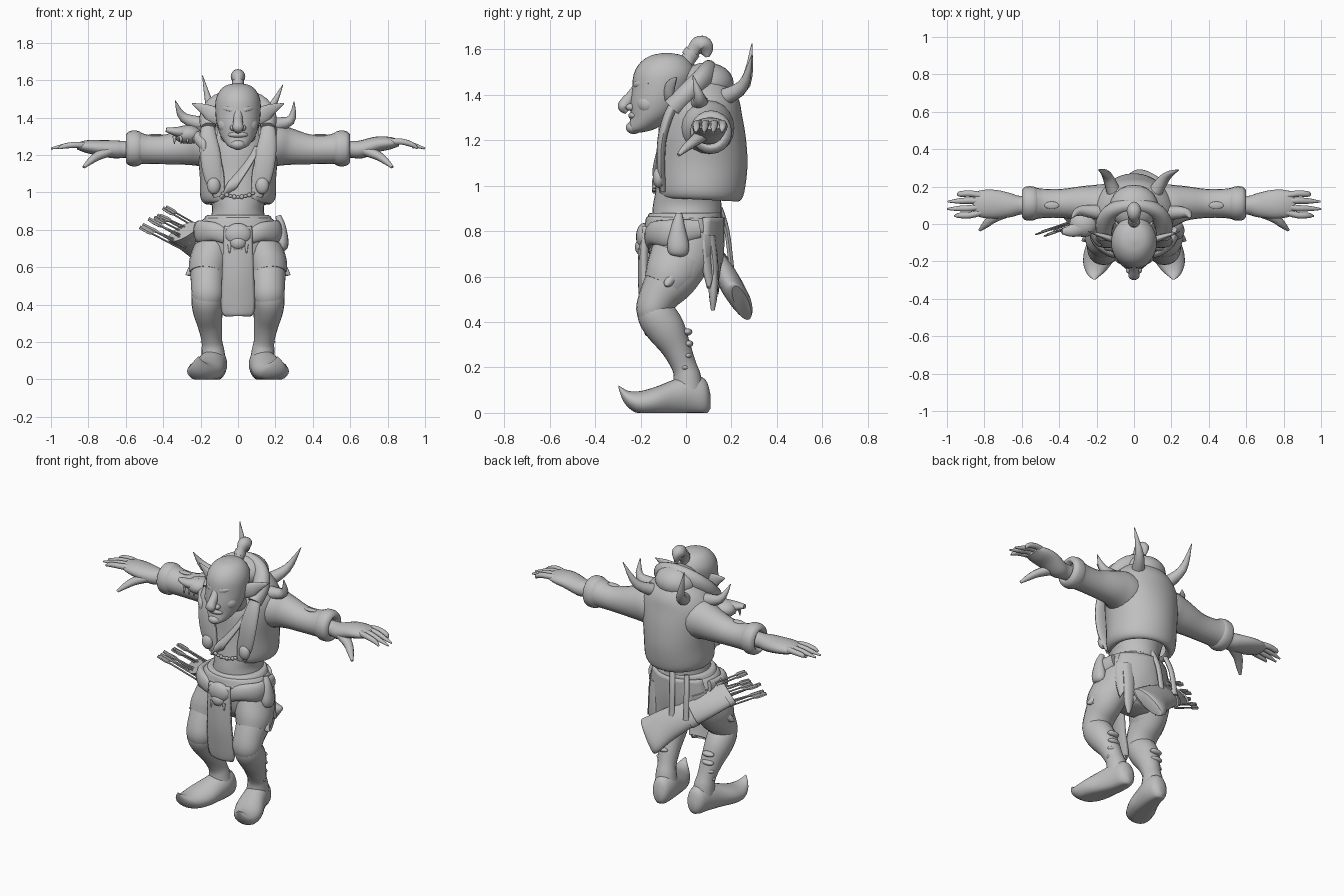
import bpy, bmesh, math, random
from mathutils import Vector
random.seed(3)
V = Vector
mat = bpy.data.materials.new("clay grey")
mat.diffuse_color = (0.52, 0.52, 0.52, 1)
Z, Y = (0, 0, 1), (0, 1, 0)


def finish(name, bm, solid=0):
    bmesh.ops.recalc_face_normals(bm, faces=bm.faces)
    me = bpy.data.meshes.new(name)
    bm.to_mesh(me)
    bm.free()
    me.materials.append(mat)
    ob = bpy.data.objects.new(name, me)
    bpy.context.collection.objects.link(ob)
    if solid:
        m = ob.modifiers.new("thickness", 'SOLIDIFY')
        m.thickness, m.offset = solid, 0
    bpy.ops.object.select_all(action='DESELECT')
    ob.select_set(True)
    bpy.context.view_layer.objects.active = ob
    bpy.ops.object.shade_smooth_by_angle(angle=math.radians(50))
    return ob


def smooth(rows, k):
    """Catmull-Rom refinement of the station rows."""
    out, n = [], len(rows)
    for i in range(n - 1):
        a, b, c, d = rows[max(i - 1, 0)], rows[i], rows[i + 1], rows[min(i + 2, n - 1)]
        for s in range(k):
            t = s / k
            out.append([0.5 * (2*q + (r-p)*t + (2*p-5*q+4*r-w)*t*t + (3*q-p-3*r+w)*t**3)
                        for p, q, r, w in zip(a, b, c, d)])
    return out + [list(rows[-1])]


def loft(name, rows, up=Z, axis=None, n=20, k=4, gap=0, solid=0, sx=1, tilt=0):
    """Rows are x, y, z, side radius, up radius (and front opening angle)."""
    rows = smooth(rows, k)
    P = [V((r[0] * sx, r[1], r[2])) for r in rows]
    bm = bmesh.new()
    rings = []
    for i, r in enumerate(rows):
        t = V(axis) if axis else (P[min(i + 1, len(P) - 1)] - P[max(i - 1, 0)]).normalized()
        side = V(up).cross(t).normalized()
        u = t.cross(side)
        ring = []
        for j in range(n):
            if gap:
                g = math.radians(r[5])
                a = -math.pi / 2 + g + (2 * math.pi - 2 * g) * j / (n - 1)
            else:
                a = 2 * math.pi * j / n
            p = P[i] + side * math.cos(a) * max(r[3], .001) + u * math.sin(a) * max(r[4], .001)
            p.z = max(p.z - tilt * p.y, 0)
            ring.append(bm.verts.new(p))
        rings.append(ring)
    for a, b in zip(rings, rings[1:]):
        for j in range(n - 1 if gap else n):
            q = (j + 1) % n
            bm.faces.new((a[j], a[q], b[q], b[j]))
    if not gap:
        bm.faces.new(rings[0])
        bm.faces.new(rings[-1])
    return finish(name, bm, solid)


def ball(name, c, s, sx=1):
    bm = bmesh.new()
    bmesh.ops.create_uvsphere(bm, u_segments=20, v_segments=12, radius=1)
    for v in bm.verts:
        v.co = V((c[0] * sx + v.co.x * s[0], c[1] + v.co.y * s[1], c[2] + v.co.z * s[2]))
    return finish(name, bm)


def horn(name, a, b, c, r, sx=1, up=Y):
    loft(name, [(*a, r, r), (*b, r * .62, r * .62), (*c, .002, .002)], up, n=12, sx=sx)


def sheet(name, rows, solid=.015, ragged=0):
    """Hanging cloth; rows are z, y, left x, right x, outward bow."""
    bm, g, w = bmesh.new(), [], 13
    rows = smooth(rows, 4)
    for i, (z, y, x0, x1, bow) in enumerate(rows):
        drop = ragged * i / len(rows)
        g.append([bm.verts.new((x0 + (x1 - x0) * j / (w - 1),
                                y + bow * (1 - (2 * j / (w - 1) - 1) ** 2),
                                z - drop * math.sin(j * 1.6))) for j in range(w)])
    for a, b in zip(g, g[1:]):
        for j in range(w - 1):
            bm.faces.new((a[j], a[j + 1], b[j + 1], b[j]))
    finish(name, bm, solid)


# Head, neck and face
loft("head", [(0, -.22, 1.234, .025, .025), (0, -.195, 1.25, .056, .06), (0, -.152, 1.3, .092, .092),
              (0, -.125, 1.36, .112, .12), (0, -.11, 1.42, .12, .128), (0, -.095, 1.49, .12, .135),
              (0, -.09, 1.54, .1, .112), (0, -.085, 1.572, .064, .07), (0, -.085, 1.584, .01, .01)],
     Y, Z, n=32)
loft("neck", [(0, .06, 1.2, .11, .1), (0, -.03, 1.28, .095, .09), (0, -.09, 1.36, .09, .08)], Y, Z)
loft("nose", [(0, -.21, 1.45, .02, .014), (0, -.237, 1.40, .024, .022), (0, -.262, 1.365, .027, .028),
              (0, -.276, 1.345, .03, .024), (0, -.26, 1.322, .015, .01)], Y, n=16)
ball("chin", (0, -.23, 1.255), (.04, .035, .028))
ball("lower_lip", (0, -.226, 1.28), (.04, .02, .012))
ball("upper_lip", (0, -.222, 1.308), (.055, .032, .02))
loft("topknot", [(0, .0, 1.54, .035, .03), (0, .03, 1.59, .03, .026), (0, .055, 1.618, .038, .036),
                 (0, .078, 1.615, .04, .038), (0, .09, 1.59, .03, .02), (0, .094, 1.565, .008, .008)], (1, 0, 0))
loft("topknot_band", [(0, .012, 1.565, .036, .032), (0, .03, 1.59, .036, .032)], (1, 0, 0))

# Pelvis, belly and chest
loft("belly", [(0, 0, .8, .17, .15), (0, .005, .9, .138, .152), (0, .01, .97, .15, .145),
               (0, .04, 1.1, .17, .155), (0, .06, 1.25, .16, .165), (0, .07, 1.36, .12, .12)], Y, Z, n=32)
loft("trunks", [(0, -.01, .58, .1, .07), (0, -.015, .64, .19, .13), (0, -.015, .72, .222, .15),
                (0, -.01, .8, .205, .16), (0, -.005, .87, .175, .162), (0, 0, .88, .15, .15)], Y, Z, n=32)
loft("belt", [(0, -.012, .79, .2, .158), (0, -.012, .8, .222, .172), (0, -.01, .83, .208, .17),
              (0, -.008, .855, .188, .165), (0, -.005, .86, .17, .15)], Y, Z, n=32, tilt=.04)
# Open vest with sloping shoulders
loft("vest", [(0, .055, .965, .15, .155, 26), (0, .058, .95, .172, .172, 24), (0, .062, .985, .194, .186, 22),
              (0, .066, 1.1, .196, .196, 24), (0, .065, 1.22, .21, .19, 32), (0, .07, 1.32, .215, .168, 45),
              (0, .075, 1.385, .185, .15, 60), (0, .08, 1.43, .145, .118, 60), (0, .085, 1.47, .09, .07, 60),
              (0, .085, 1.48, .01, .01, 60)], Y, Z, n=40, gap=1, solid=.018, tilt=.05)
# Rolled hood running around the nape
loft("hood_roll", [(x, y, z, s, .045) for x, y, z, s in
                   ((-.16, -.06, 1.34, .04), (-.155, .01, 1.41, .05), (-.1, .075, 1.465, .062), (0, .1, 1.485, .068),
                    (.1, .075, 1.465, .062), (.155, .01, 1.41, .05), (.16, -.06, 1.34, .04))], Y)
ball("hood_crown", (0, .09, 1.45), (.13, .12, .092))
loft("chest_strap", [(.1, -.075, 1.24, .012, .03), (.04, -.11, 1.14, .012, .032),
                     (-.03, -.13, 1.04, .012, .03), (-.09, -.12, .97, .01, .02)], (1, 0, 1))
for i in range(9):
    t = i / 4 - 1
    ball(f"chain_link_{i}", (t * .08, -.14, .975 + .02 * t * t), (.012, .009, .008 + .004 * (i % 2)))

for sx, tag in ((1, "left"), (-1, "right")):
    # Ears, brows, eyes and cheeks
    loft(tag + "_ear", [(.1, -.085, 1.385, .012, .03), (.135, -.075, 1.415, .018, .045),
                        (.18, -.06, 1.445, .012, .03), (.245, -.04, 1.475, .002, .003)], Z, n=14, sx=sx)
    loft(tag + "_brow", [(.008, -.22, 1.432, .014, .014), (.05, -.207, 1.446, .02, .018),
                         (.1, -.16, 1.452, .01, .012)], n=12, sx=sx)
    ball(tag + "_eye", (.046, -.202, 1.414), (.018, .016, .009), sx)
    ball(tag + "_cheek", (.056, -.166, 1.36), (.052, .052, .05), sx)
    ball(tag + "_nostril", (.026, -.243, 1.345), (.018, .022, .016), sx)
    # Lapels and buttons
    loft(tag + "_lapel", [(.1, -.1, .98, .03, .014), (.13, -.11, 1.08, .05, .018),
                          (.148, -.106, 1.2, .055, .02), (.16, -.08, 1.3, .045, .022),
                          (.16, -.04, 1.38, .03, .022)], Y, n=16, sx=sx)
    ball(tag + "_button", (.13, -.12, 1.035), (.036, .026, .045), sx)
    # Arms
    loft(tag + "_sleeve", [(.1, .085, 1.25, .125, .12), (.19, .098, 1.255, .116, .12), (.27, .11, 1.245, .094, .1),
                           (.38, .11, 1.23, .078, .08), (.48, .11, 1.23, .078, .078), (.53, .11, 1.235, .085, .085)], sx=sx)
    loft(tag + "_cuff", [(.505, .11, 1.235, .07, .075), (.53, .11, 1.235, .088, .092),
                         (.56, .11, 1.235, .092, .096), (.587, .11, 1.235, .086, .088),
                         (.6, .11, 1.235, .06, .065), (.57, .11, 1.235, .045, .045)], axis=(sx, 0, 0), sx=sx)
    h = .018 if sx > 0 else 0
    loft(tag + "_forearm_and_palm", [(.55, .1, 1.23, .048, .045), (.61, .1, 1.23, .05, .045), (.66, .1, 1.23, .064, .048),
                                     (.74, .105, 1.238 + h, .077, .042), (.81, .108, 1.245 + h, .074, .034),
                                     (.86, .108, 1.247 + h, .058, .018)], sx=sx)
    for i, (y, e) in enumerate(((.048, .96), (.085, 1.0), (.125, .995), (.162, .94))):
        loft(f"{tag}_finger_{i}", [(.8, .07 + i * .026, 1.25 + h, .019, .02), (.87, y, 1.254 + h, .017, .017),
                                   (.93, y - .002, 1.247 + h / 2, .015, .014), (e, y - .005, 1.235, .005, .005)], n=10, sx=sx)
    loft(tag + "_thumb", [(.68, .075, 1.225, .04, .03), (.75, .035, 1.195, .028, .024),
                          (.79, 0, 1.167, .02, .018), (.825, -.033, 1.135, .008, .008)], n=10, sx=sx)
    ball(tag + "_sleeve_patch", (.44, .1, 1.305), (.04, .02, .008), sx)
    # Legs, knee flaps and shoes
    loft(tag + "_thigh", [(.115, .02, .8, .09, .12), (.13, -.015, .7, .105, .135), (.158, -.06, .6, .098, .115),
                          (.162, -.115, .52, .09, .09), (.162, -.145, .45, .085, .075), (.16, -.13, .41, .07, .06)], Y, sx=sx)
    loft(tag + "_breeches_hem", [(.14, -.03, .68, .105, .132), (.158, -.065, .61, .106, .118),
                                 (.165, -.09, .56, .095, .1)], Y, sx=sx)
    horn(tag + "_breeches_rag", (.23, -.06, .6), (.26, -.08, .57), (.28, -.09, .56), .03, sx)
    loft(tag + "_shin", [(.16, -.15, .5, .07, .05), (.165, -.135, .44, .084, .082), (.162, -.09, .37, .08, .085),
                         (.15, -.045, .29, .066, .066), (.14, -.01, .21, .055, .055), (.135, .005, .16, .06, .06),
                         (.13, .01, .1, .066, .068)], Y, sx=sx)
    for i in range(4):
        ball(f"{tag}_shin_wrap_knot_{i}", (.16, .01 - .004 * (i - 2) ** 2, .2 + i * .052), (.04, .022, .016), sx)
    loft(tag + "_shoe", [(.12, .108, .05, .02, .03), (.122, .085, .07, .052, .077), (.128, .02, .08, .07, .09),
                         (.145, -.05, .068, .08, .08), (.17, -.13, .052, .092, .064), (.192, -.2, .044, .08, .052),
                         (.205, -.25, .058, .055, .038), (.212, -.28, .085, .028, .025), (.212, -.298, .118, .004, .004)],
         axis=(0, -1, 0), n=24, sx=sx)
    # Hip drape
    loft(tag + "_hip_drape", [(.05, -.162, .76, .02, .04), (.13, -.146, .79, .028, .05),
                              (.208, -.07, .79, .028, .06), (.2, .06, .81, .02, .04)], sx=sx)

# Shoulder and back horns
horn("left_shoulder_horn", (.17, .06, 1.36), (.28, .06, 1.385), (.3, .03, 1.485), .042)
horn("right_shoulder_horn", (-.17, .06, 1.36), (-.29, .07, 1.4), (-.335, .03, 1.49), .042)
horn("left_back_horn", (.1, .15, 1.38), (.17, .25, 1.44), (.24, .29, 1.575), .042)
horn("right_back_horn", (-.1, .15, 1.38), (-.145, .26, 1.45), (-.19, .29, 1.625), .042)
# Beast skull on the right shoulder
ball("shoulder_skull", (-.27, .0, 1.31), (.075, .07, .05))
loft("shoulder_skull_snout", [(-.27, -.01, 1.32, .05, .04), (-.33, -.035, 1.325, .035, .025), (-.385, -.04, 1.335, .015, .012)])
loft("shoulder_skull_jaw", [(-.22, -.03, 1.3, .03, .03), (-.19, -.09, 1.26, .025, .03), (-.18, -.11, 1.22, .01, .01)])
for i in range(5):
    x = -.2 - i * .035
    horn(f"shoulder_skull_tooth_{i}", (x, -.05, 1.3), (x, -.055, 1.28), (x, -.055, 1.26), .011)

# Loincloth and rear flap
sheet("loincloth", [(.82, -.17, -.07, .07, -.015), (.7, -.18, -.075, .075, -.015), (.55, -.175, -.08, .08, -.02),
                    (.42, -.16, -.085, .085, -.02), (.36, -.15, -.08, .08, -.02), (.35, -.15, -.06, .06, -.015)], .03)
sheet("rear_flap", [(.86, .08, -.17, .17, .08), (.74, .07, -.2, .2, .09), (.64, .08, -.18, .2, .07),
                    (.56, .1, -.1, .19, .035)], .018, .04)
loft("rear_tail_strip", [(.13, .105, .78, .045, .025), (.135, .12, .65, .04, .022),
                         (.14, .12, .53, .032, .02), (.14, .118, .45, .008, .008)], Y, n=12)
# Belt skull with fangs
ball("belt_skull", (0, -.185, .775), (.072, .035, .06))
ball("belt_skull_muzzle", (0, -.19, .73), (.045, .035, .04))
for i in range(4):
    x = -.045 + .03 * i
    horn(f"belt_skull_fang_{i}", (x, -.2, .72), (x, -.205, .695), (x, -.2, .66), .011)
# Hip pouch
loft("hip_pouch", [(.215, -.03, .875, .015, .015), (.23, -.035, .82, .025, .03), (.235, -.035, .74, .035, .048),
                   (.235, -.03, .7, .028, .04), (.235, -.03, .685, .008, .01)], Y, n=16)
# Quiver, straps and arrows
loft("quiver", [(-.29, .0, .785, .095, .04), (-.2, .09, .715, .09, .042), (-.1, .155, .64, .085, .045),
                (.01, .2, .56, .1, .05), (.08, .235, .5, .115, .045), (.1, .245, .485, .105, .03)], (.45, .89, 0), k=5)
loft("quiver_band", [(-.14, .13, .67, .094, .05), (-.11, .15, .647, .092, .05)], (.45, .89, 0))
loft("quiver_rim", [(-.295, -.005, .79, .1, .045), (-.275, .018, .773, .1, .045)], (.45, .89, 0))
for x in (-.14, -.04):
    loft("quiver_strap", [(x + .03, .15, .9, .018, .012), (x + .01, .18, .8, .018, .012), (x, .2, .64, .018, .012)], Y, n=10)
for i in range(10):
    s, y = (i - 4.5) / 4.5, random.uniform(-.02, .02)
    a = V((-.24 + s * .05, .03 + y, .75 + s * .06))
    b = V((-.455 + s * .07, -.045 + y, .862 + s * .05 + random.uniform(-.02, .02)))
    loft(f"arrow_{i}", [(*a, .005, .005), (*b, .005, .005)], n=6, k=1)
    m = a.lerp(b, .7)
    loft(f"arrow_feather_{i}", [(*m, .003, .004), (*m.lerp(b, .3), .004, .013), (*b, .004, .011)], n=6, k=2)
